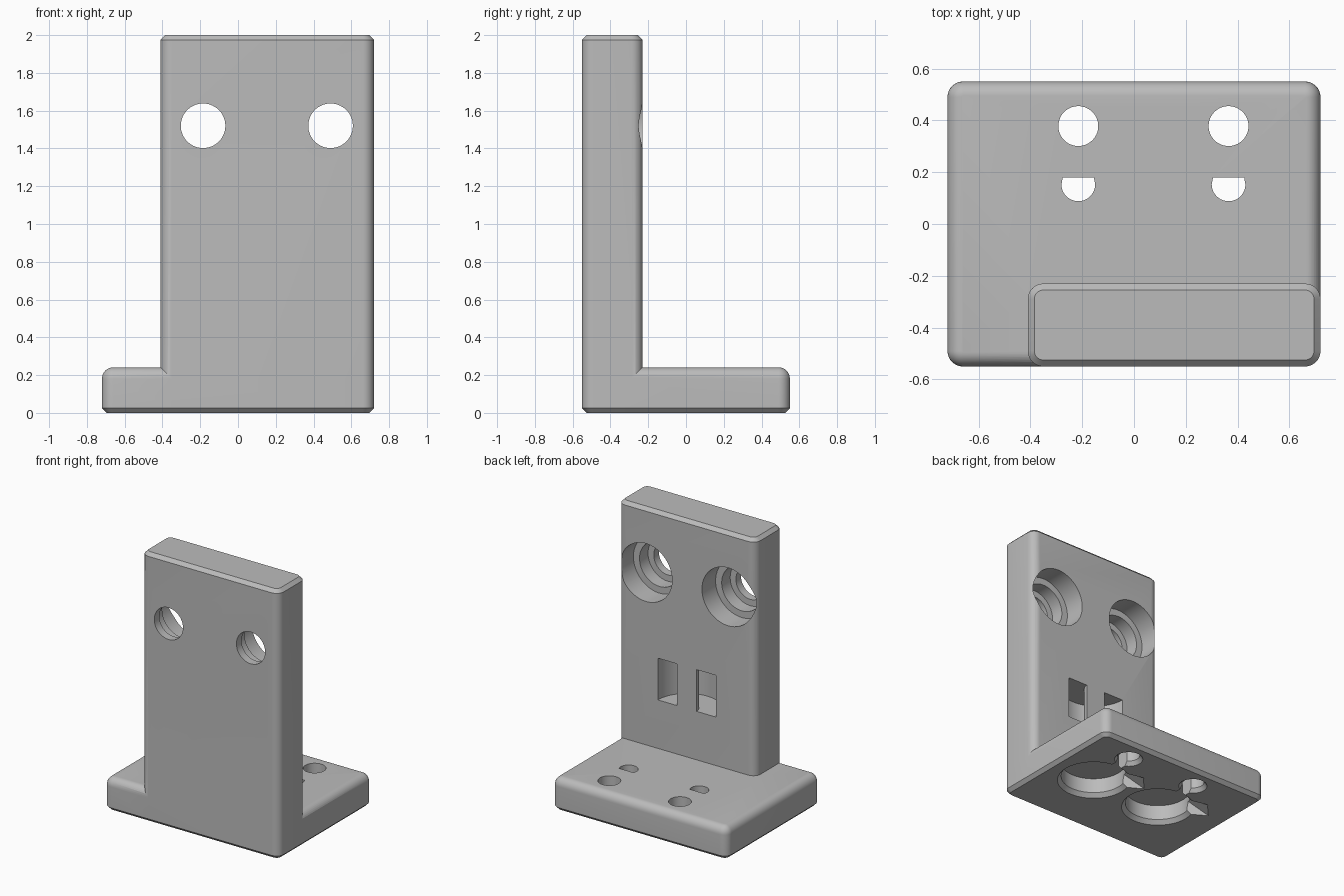
import bpy, bmesh, math
from mathutils import Vector

cube = bpy.data.objects.get("Cube")
if cube:
    bpy.data.objects.remove(cube, do_unlink=True)

grey = bpy.data.materials.new("plain grey")
grey.use_nodes = True
colour = (0.5, 0.5, 0.5, 1)
grey.diffuse_color = colour
grey.node_tree.nodes["Principled BSDF"].inputs["Base Color"].default_value = colour


def loft(name, rings):
    """Closed solid through matching rings of points."""
    bm = bmesh.new()
    loops = [[bm.verts.new(p) for p in ring] for ring in rings]
    for a, b in zip(loops, loops[1:]):
        for i in range(len(a)):
            j = (i + 1) % len(a)
            bm.faces.new((a[i], a[j], b[j], b[i]))
    bm.faces.new(loops[0])
    bm.faces.new(loops[-1])
    bmesh.ops.recalc_face_normals(bm, faces=bm.faces)
    mesh = bpy.data.meshes.new(name)
    bm.to_mesh(mesh)
    bm.free()
    mesh.materials.append(grey)
    ob = bpy.data.objects.new(name, mesh)
    bpy.context.collection.objects.link(ob)
    return ob


def rounded_rect(x0, x1, y0, y1, r, inset, z, seg=8):
    pts = []
    corners = [(x1, y1), (x0, y1), (x0, y0), (x1, y0)]
    for k, (cx, cy) in enumerate(corners):
        cx += -r if cx == x1 else r
        cy += -r if cy == y1 else r
        for i in range(seg + 1):
            a = math.pi / 2 * (k + i / seg)
            pts.append((cx + (r - inset) * math.cos(a), cy + (r - inset) * math.sin(a), z))
    return pts


def slab(name, bounds, r, profile):
    return loft(name, [rounded_rect(*bounds, r, inset, z) for z, inset in profile])


def turned(name, centre, profile, axis="Z", seg=64):
    """Stepped round solid; profile holds (radius, position along axis)."""
    rings = []
    for r, h in profile:
        ring = []
        for i in range(seg):
            a = 2 * math.pi * (i + 0.5) / seg
            u, v = centre[0] + r * math.cos(a), centre[1] + r * math.sin(a)
            ring.append((u, v, h) if axis == "Z" else (u, h, v))
        rings.append(ring)
    return loft(name, rings)


def prism(name, bottom, top, z0, z1):
    return loft(name, [[(x, y, z0) for x, y in bottom], [(x, y, z1) for x, y in top]])


def combine(target, tool, operation):
    mod = target.modifiers.new(tool.name, "BOOLEAN")
    mod.operation, mod.solver, mod.object = operation, "EXACT", tool
    bpy.context.view_layer.objects.active = target
    bpy.ops.object.modifier_apply(modifier=mod.name)
    bpy.data.objects.remove(tool, do_unlink=True)


# Foot plate with rounded top edge and chamfered underside
H, R, C = 0.24, 0.06, 0.025
fillet = [(H - R + R * math.sin(a), 0.055 * (1 - math.cos(a)))
          for a in (math.pi / 16 * i for i in range(9))]
bracket = slab("angle_bracket", (-0.72, 0.72, -0.55, 0.55), R, [(0, C), (C, 0)] + fillet)

# Upright plate with chamfered ends
upright = slab("upright", (-0.41, 0.72, -0.55, -0.23), R, [(0, C), (C, 0), (2 - C, 0), (2, C)])
combine(bracket, upright, "UNION")

# Counterbored bolt holes through the upright
for x in (-0.185, 0.49):
    bore = turned("bolt_bore", (x, 1.52),
                  [(0.118, -0.7), (0.118, -0.49), (0.165, -0.49), (0.165, -0.39),
                   (0.215, -0.39), (0.215, -0.1)], "Y")
    combine(bracket, bore, "DIFFERENCE")

# Curved strap channel with two rectangular mouths
arc = [math.pi * i / 24 for i in range(25)]
outline = [(0.153 + 0.24 * math.cos(a), -0.23 - 0.24 * math.sin(a)) for a in arc]
outline = [(0.393, -0.15)] + outline + [(-0.087, -0.15), (0.073, -0.15)]
outline += [(0.153 + 0.08 * math.cos(a), -0.23 - 0.08 * math.sin(a)) for a in reversed(arc)]
outline += [(0.233, -0.15)]
combine(bracket, prism("strap_channel", outline, outline, 0.6, 0.91), "DIFFERENCE")

# Keyed pockets under the foot, each with two small holes through the top
for x in (-0.215, 0.365):
    tools = [
        turned("pocket", (x, 0), [(0.26, -0.01), (0.225, 0.03), (0.225, 0.14)]),
        turned("rear_hole", (x, 0.378), [(0.105, -0.01), (0.077, 0.03), (0.077, 0.4)]),
    ]
    neck = [(x - 0.04, 0.1), (x + 0.04, 0.1), (x + 0.04, 0.36), (x - 0.04, 0.36)]
    tools.append(prism("neck", neck, neck, -0.01, 0.12))
    wedge = [(x - 0.05, -0.04), (x - 0.05, 0.2), (x - 0.26, 0.25), (x - 0.36, 0.14)]
    ramp = [(x - 0.05, -0.04), (x - 0.05, 0.2), (x - 0.14, 0.2), (x - 0.15, 0.05)]
    tools.append(prism("ramp", wedge, ramp, -0.01, 0.13))
    # D-shaped hole with its flat side to the rear
    half = [(x + 0.065 * math.cos(a), 0.153 - 0.065 * math.sin(a)) for a in arc]
    half = [(x + 0.06, 0.18)] + half + [(x - 0.06, 0.18)]
    tools.append(prism("d_hole", half, half, 0.1, 0.4))
    for tool in tools:
        combine(bracket, tool, "DIFFERENCE")

# Smooth curved faces while keeping crisp edges
bpy.ops.object.select_all(action="DESELECT")
bracket.select_set(True)
bpy.context.view_layer.objects.active = bracket
bpy.ops.object.shade_smooth_by_angle(angle=math.radians(25))
